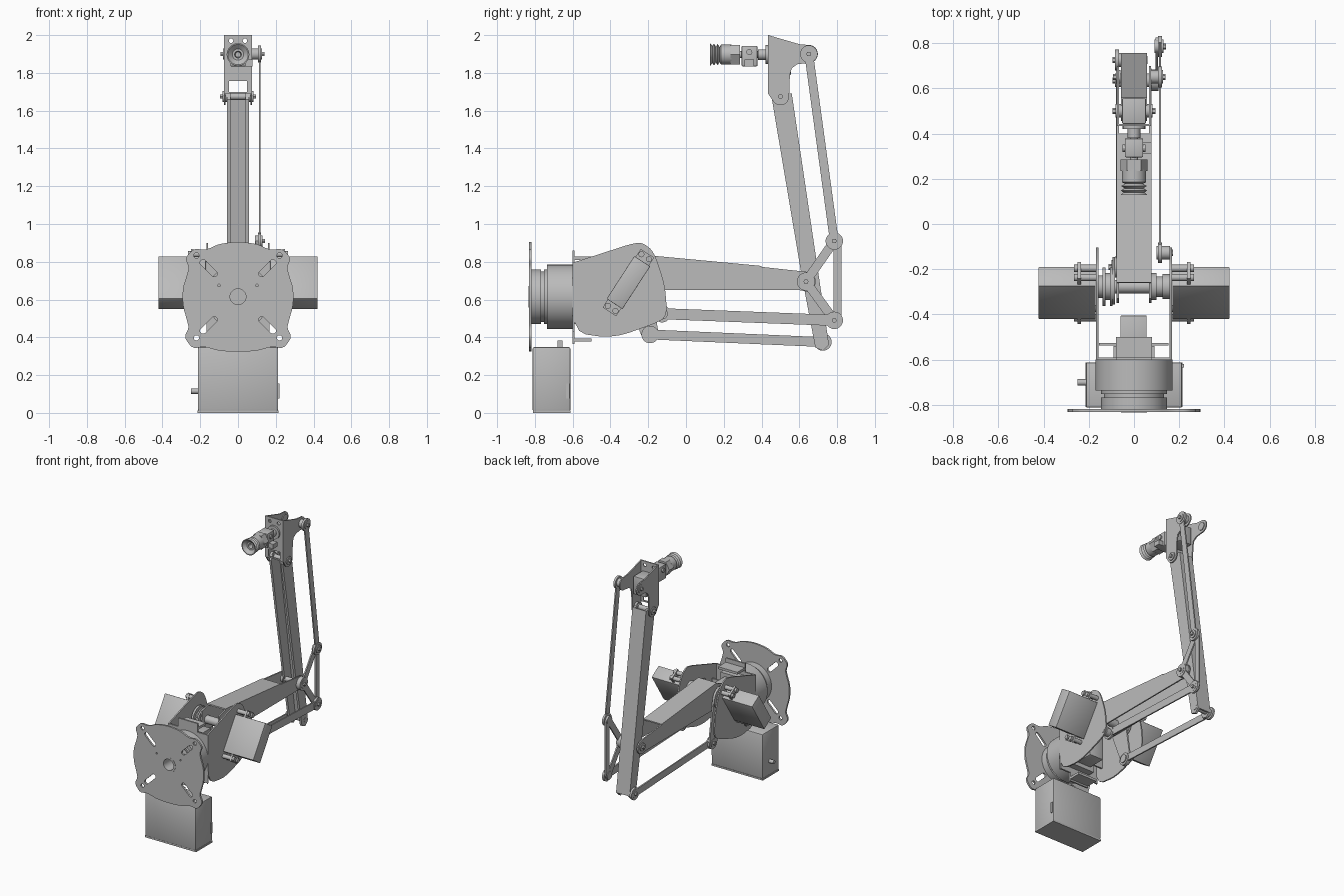
import bpy, bmesh
from math import sin, cos, pi, radians, atan2, acos, hypot
from mathutils import Matrix, Vector

cube = bpy.data.objects.get("Cube")
if cube:
    bpy.data.objects.remove(cube)

grey = bpy.data.materials.new("machine_grey")
grey.use_nodes = True
grey.diffuse_color = (0.5, 0.5, 0.5, 1)
grey.node_tree.nodes["Principled BSDF"].inputs["Base Color"].default_value = (0.5, 0.5, 0.5, 1)
parts = []


def finish(name, bm):
    bmesh.ops.remove_doubles(bm, verts=bm.verts, dist=1e-5)
    bmesh.ops.recalc_face_normals(bm, faces=bm.faces)
    mesh = bpy.data.meshes.new(name)
    bm.to_mesh(mesh)
    bm.free()
    mesh.materials.clear()
    mesh.materials.append(grey)
    ob = bpy.data.objects.new(name, mesh)
    bpy.context.collection.objects.link(ob)
    parts.append(ob)
    return ob


# ---- outlines ----
def arc(c, r, a0, a1, n=14):
    return [(c[0] + r * cos(radians(a0 + (a1 - a0) * i / n)),
             c[1] + r * sin(radians(a0 + (a1 - a0) * i / n))) for i in range(n + 1)]


def circle(c, r, n=28):
    return arc(c, r, 0, 360, n)[:-1]


def capsule(p, q, r1, r2=None):
    r2 = r1 if r2 is None else r2
    d = atan2(q[1] - p[1], q[0] - p[0]) * 180 / pi
    o = acos((r1 - r2) / hypot(q[0] - p[0], q[1] - p[1])) * 180 / pi
    return arc(q, r2, d - o, d + o) + arc(p, r1, d + o, d - o + 360)


def soften(pts, passes=2, k=0.2):
    for _ in range(passes):
        out = []
        for a, b in zip(pts, pts[1:] + pts[:1]):
            for t in (k, 1 - k):
                out.append((a[0] + (b[0] - a[0]) * t, a[1] + (b[1] - a[1]) * t))
        pts = out
    return pts


# ---- solids ----
SIDE = Matrix(((0, 0, 1, 0), (1, 0, 0, 0), (0, 1, 0, 0), (0, 0, 0, 1)))    # outline in y, z
FRONT = Matrix(((1, 0, 0, 0), (0, 0, 1, 0), (0, 1, 0, 0), (0, 0, 0, 1)))   # outline in x, z


def plate(name, outline, a, b, holes=(), plane=SIDE):
    cu = bpy.data.curves.new(name, 'CURVE')
    cu.dimensions = '2D'
    cu.fill_mode = 'BOTH'
    cu.extrude = abs(b - a) / 2
    for pts in [outline, *holes]:
        sp = cu.splines.new('POLY')
        sp.points.add(len(pts) - 1)
        for p, co in zip(sp.points, pts):
            p.co = (co[0], co[1], 0, 1)
        sp.use_cyclic_u = True
    tmp = bpy.data.objects.new(name, cu)
    bpy.context.collection.objects.link(tmp)
    bpy.context.view_layer.update()
    mesh = bpy.data.meshes.new_from_object(tmp.evaluated_get(bpy.context.evaluated_depsgraph_get()))
    bm = bmesh.new()
    bm.from_mesh(mesh)
    bpy.data.objects.remove(tmp)
    bpy.data.meshes.remove(mesh)
    bpy.data.curves.remove(cu)
    bm.transform(plane @ Matrix.Translation((0, 0, (a + b) / 2)))
    return finish(name, bm)


def box(name, lo, hi, bevel=0, tilt=0):
    lo, hi = Vector(lo), Vector(hi)
    bm = bmesh.new()
    bmesh.ops.create_cube(bm, size=1)
    bm.transform(Matrix.Translation((lo + hi) / 2) @ Matrix.Rotation(tilt, 4, 'X')
                 @ Matrix.Diagonal((*(hi - lo), 1)))
    if bevel:
        bmesh.ops.bevel(bm, geom=bm.edges[:], offset=bevel, segments=2, affect='EDGES', profile=0.5)
    return finish(name, bm)


def lathe(name, profile, z, steps=48):
    """Revolve (y, radius) pairs about a line along y at height z."""
    bm = bmesh.new()
    vs = [bm.verts.new((r, y, z)) for y, r in profile]
    es = [bm.edges.new(e) for e in zip(vs, vs[1:])]
    bmesh.ops.spin(bm, geom=vs + es, cent=(0, 0, z), axis=(0, 1, 0), angle=2 * pi, steps=steps)
    return finish(name, bm)


def pin(name, c, r, a, b, head=0.012):
    """Round boss with a hexagonal screw head on its outer end b."""
    plate(name, circle(c, r), a, b)
    plate(name + "_screw", circle(c, r * 0.45, 6), b, b + (head if b > a else -head))


def strip(name, p, q, half, t=0.01):
    n = Vector((p[1] - q[1], q[0] - p[0])).normalized() * t
    return plate(name, [p, q, (q[0] + n.x, q[1] + n.y), (p[0] + n.x, p[1] + n.y)], -half, half)


def rod(name, p, q, half, x, end=0.046):
    plate(name, capsule(p, q, half), x - 0.005, x + 0.005)
    for i, c in enumerate((p, q)):
        plate(f"{name}_eye_{i}", circle(c, end), x - 0.008, x + 0.008)


# joint centres in (y, z)
shoulder, elbow = (-0.277, 0.73), (0.635, 0.695)
anchor, tri_low, tri_top = (-0.127, 0.525), (0.785, 0.49), (0.785, 0.91)
crank_end, fore_end = (-0.19, 0.415), (0.725, 0.375)
wrist, head_pin = (0.5, 1.675), (0.65, 1.9)
axis_z = 0.615

# ---- base flange, turntable and control box ----
half = [(0.1, .895), (.17, .862), (.235, .87), (.28, .82), (.26, .77), (.27, .73), (.293, .66), (.293, .57),
        (.27, .49), (.26, .45), (.285, .4), (.24, .34), (.18, .352), (.1, .328)]
outline = [(0, 0.907)] + half + [(0, 0.323)] + [(-x, z) for x, z in reversed(half)]
holes = [circle((0, axis_z), 0.058)]
for sx in (1, -1):
    for sz in (1, -1):
        holes.append(capsule((sx * .125, axis_z + sz * .122), (sx * .185, axis_z + sz * .18), 0.016))
        holes.append(circle((sx * .22, axis_z + sz * .218), 0.014, 12))
    holes.append(circle((sx * .1, .675), 0.007, 8))
plate("base_flange", soften(outline), -0.832, -0.818, holes, FRONT)
lathe("turntable", [(-.72, 0), (-.72, .042), (-.834, .042), (-.834, .058), (-.818, .058), (-.818, .145),
                    (-.768, .145), (-.768, .133), (-.752, .133), (-.752, .145), (-.735, .145), (-.735, .17),
                    (-.6, .17), (-.6, 0)], axis_z, 64)
box("control_box", (-.213, -.812, .01), (.213, -.612, .348), 0.008)
box("control_box_floor", (-.215, -.81, 0), (.215, -.612, .012))
plate("box_knob", circle((-.7, .115), 0.014), -.25, -.21)
box("box_peg", (-.02, -.68, .34), (.02, -.655, .383))
box("box_socket", (.21, -.635, .075), (.22, -.618, .155))

# ---- shoulder bracket ----
plate("bracket_back", [(-.165, .43), (-.08, .43), (-.08, .365), (.08, .365), (.08, .43), (.165, .43), (.165, .795),
                       (.08, .795), (.08, .86), (-.08, .86), (-.08, .795), (-.165, .795)], -.602, -.59, (), FRONT)
cheek = [(-.6, .425), (-.6, .795)] + soften([(-.6, .795), (-.32, .887), (-.235, .905), (-.17, .855), (-.112, .68),
                                            (-.1, .53), (-.13, .485), (-.385, .395), (-.6, .425)])[3:-3]
for s, side in ((1, "left"), (-1, "right")):
    plate(side + "_bracket_cheek", cheek, s * .158, s * .168, [circle(shoulder, 0.03)])
    # tilted drive motor with mounting ears
    tilt, c = radians(57), Vector((0, -0.305, 0.69))
    def tilted(name, x0, x1, length, width, bevel=0):
        d = Vector((0, length / 2, width / 2))
        x0, x1 = sorted((s * x0, s * x1))
        box(f"{side}_{name}", c - d + Vector((x0, 0, 0)), c + d + Vector((x1, 0, 0)), bevel, tilt)
    tilted("motor", .17, .422, .27, .1, 0.003)
    tilted("motor_ears", .235, .25, .37, .085)
    for e in (1, -1):
        p = (c.y + e * .163 * cos(tilt), c.z + e * .163 * sin(tilt))
        for k in (1, -1):
            q = (p[0] - k * .024 * sin(tilt), p[1] + k * .024 * cos(tilt))
            plate(f"{side}_motor_post_{e}_{k}", circle(q, 0.016, 16), s * .165, s * .265)
for z, name in ((.818, "upper"), (.385, "lower")):
    box(name + "_bracket_tab", (-.08, -.595, z - .008), (.08, -.5, z + .01))
box("turn_motor", (-.06, -.59, .5), (.056, -.405, .745), 0.003)
box("turn_motor_plate", (-.155, -.538, .52), (.152, -.526, .71))
box("turn_motor_mount", (-.09, -.59, .47), (.09, -.54, .77))

# ---- shoulder hubs and crank ----
for a, b, r in ((-.16, -.14, .05), (-.14, -.125, .085), (-.125, -.105, .06), (-.105, -.095, .085),
                (.076, .1, .06), (.1, .125, .045), (.125, .16, .055)):
    plate("shoulder_hub", circle(shoulder, r, 36), a, b)
plate("shoulder_shaft", circle(shoulder, 0.03), -.165, .165)
plate("crank", capsule(shoulder, crank_end, 0.08, 0.045), -.096, -.084)
pin("crank_pin", crank_end, 0.03, -.06, -.1)

# ---- lower arm: channel open underneath ----
arm = [(-.35, .67), (-.33, .65), (.6, .65)] + arc(elbow, 0.052, -90, 80) + [(.4, .773), (-.24, .838), (-.33, .81)]
for s, side in ((1, "left"), (-1, "right")):
    plate(side + "_lower_arm_wall", arm, s * .067, s * .077)
strip("lower_arm_top", (-.26, .83), (.4, .768), 0.077)

# ---- forearm: channel open to the front ----
fore = [(.455, 1.66), (.475, 1.695), (.56, 1.69), (.757, .36), (.725, .33), (.685, .345), (.61, .74)]
for s, side in ((1, "left"), (-1, "right")):
    plate(side + "_forearm_wall", fore, s * .04, s * .057)
strip("forearm_back", (.757, .36), (.56, 1.69), 0.057)

# ---- linkage ----
rod("upper_rod", tri_top, head_pin, 0.023, 0.115)
rod("middle_rod", anchor, tri_low, 0.029, 0.115)
rod("lower_rod", crank_end, fore_end, 0.026, -0.075)
for name, p, q in (("upper", elbow, tri_top), ("lower", elbow, tri_low)):
    plate(f"triangle_{name}_bar", capsule(p, q, 0.024), .095, .105)
plate("triangle_outer_bar", capsule((.803, .9), (.803, .5), 0.021), .095, .105)
for name, c, a, b in (("anchor", anchor, .1, .16), ("triangle_low", tri_low, .09, .125),
                      ("triangle_top", tri_top, .09, .13), ("elbow_left", elbow, .05, .11),
                      ("elbow_right", elbow, -.05, -.084), ("forearm_end", fore_end, -.05, -.084),
                      ("head", head_pin, .07, .128), ("wrist_left", wrist, .05, .082),
                      ("wrist_right", wrist, -.05, -.082), ("head_right", head_pin, -.06, -.08)):
    pin(name + "_pin", c, 0.03, a, b)
plate("elbow_eye", circle(elbow, 0.048), .076, .108)
for name, c, half in (("elbow_axle", elbow, .08), ("forearm_axle", fore_end, .06), ("wrist_axle", wrist, .075)):
    plate(name, circle(c, 0.018, 16), -half, half)

# ---- head bracket ----
cheek = ([(.435, 2.0), (.6, 1.952)] + arc(head_pin, 0.048, 75, -95) + [(.59, 1.846), (.56, 1.825), (.55, 1.79)]
         + arc(wrist, 0.046, 0, -150) + [(.435, 1.69)])
for s, side in ((1, "left"), (-1, "right")):
    plate(side + "_head_cheek", cheek, s * .066, s * .075)
plate("head_front", [(-.075, 1.69), (.075, 1.69), (.075, 2), (-.075, 2)], .433, .443,
      [[(-.048, 1.7), (.048, 1.7), (.048, 1.757), (-.048, 1.757)]]
      + [circle((s * .037, 1.97), 0.012, 12) for s in (1, -1)], FRONT)
box("head_motor", (-.052, .443, 1.79), (.052, .555, 1.925), 0.003)

# ---- suction tool ----
lathe("tool_shaft", [(.44, 0), (.44, .05), (.42, .05), (.42, .028), (.38, .028), (.38, .018), (.2, .018), (.2, 0)],
      1.897, 24)
box("tool_block", (-.04, .295, 1.835), (.04, .378, 1.943), 0.004)
box("tool_block_tab", (.035, .31, 1.835), (.078, .36, 1.87))
plate("tool_block_screw", circle((.335, 1.91), 0.016, 12), -.05, .05)
lathe("tool_nut", [(.285, 0), (.285, .06), (.235, .06), (.235, 0)], 1.897, 6)
lathe("suction_cup", [(.24, 0), (.24, .053), (.185, .053), (.178, .04), (.168, .056), (.158, .042), (.148, .058),
                      (.14, .046), (.128, .06), (.128, .054), (.15, .03), (.15, .018), (.22, .012), (.22, 0)], 1.897, 36)

# smooth round surfaces, keep edges crisp
bpy.ops.object.select_all(action='DESELECT')
for ob in parts:
    ob.select_set(True)
bpy.context.view_layer.objects.active = parts[0]
bpy.ops.object.shade_smooth_by_angle(angle=radians(30))
